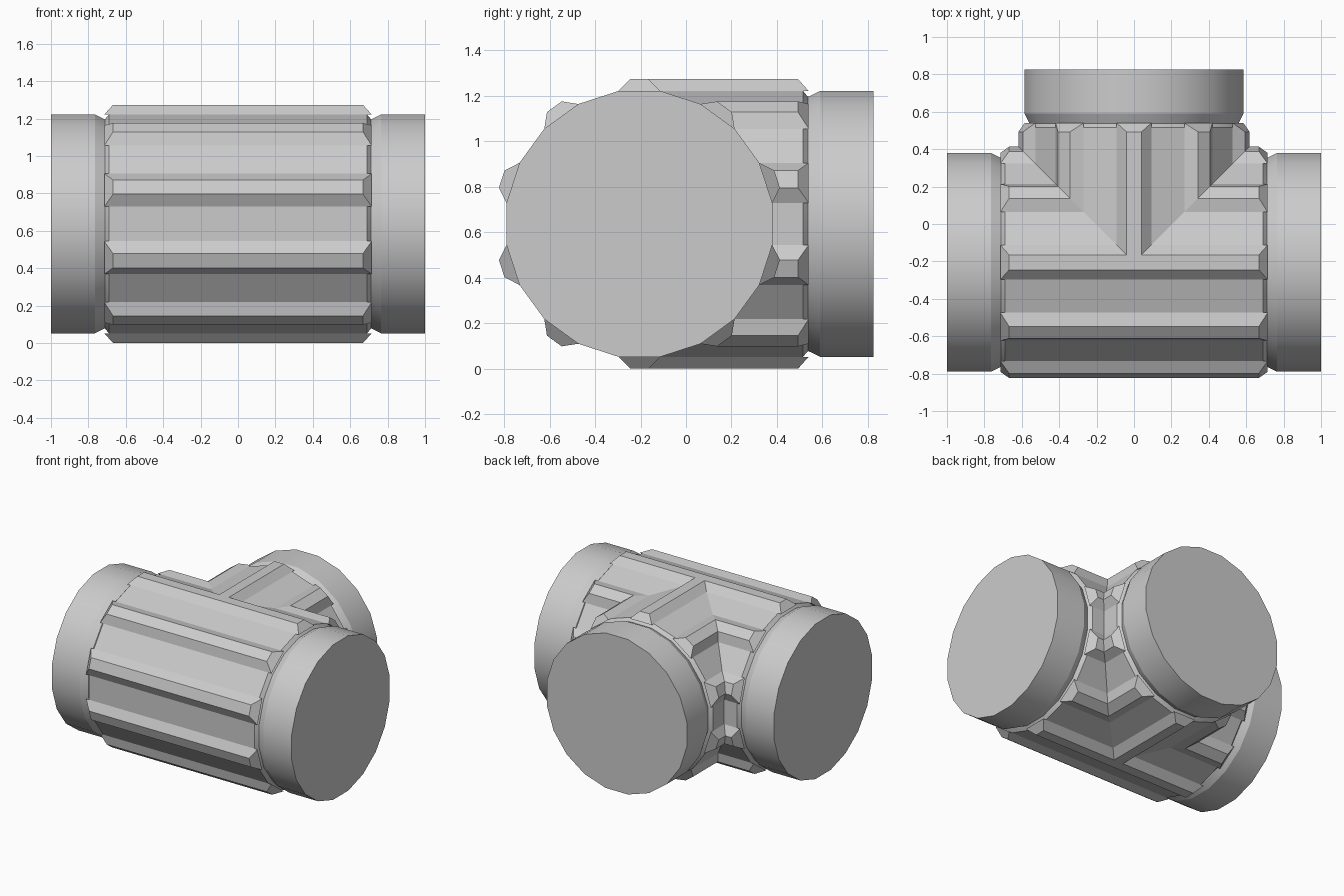
import bpy, bmesh
from math import sin, cos, radians
from mathutils import Vector, Matrix

cube = bpy.data.objects.get("Cube")
if cube:
    bpy.data.objects.remove(cube)

SIDES = 20
STEP = 360 / SIDES
RADIUS = 0.592
CENTRE = Vector((0, -0.205, 0.637))

grey = bpy.data.materials.new("pipe_grey")
grey.use_nodes = True
colour = (0.6, 0.6, 0.6, 1)
grey.diffuse_color = colour
grey.node_tree.nodes["Principled BSDF"].inputs["Base Color"].default_value = colour


def loft(bm, sections):
    """Skin closed sections along +x and cap the last one."""
    rings = [[bm.verts.new(p) for p in s] for s in sections]
    n = len(rings[0])
    faces = []
    for a, b in zip(rings, rings[1:]):
        for j in range(n):
            k = (j + 1) % n
            faces.append(bm.faces.new((a[j], a[k], b[k], b[j])))
    faces.append(bm.faces.new(rings[-1]))
    return faces


def polar(x, r, deg, side=0.0):
    """Point at radius r around the x axis, moved sideways along the tangent."""
    a = radians(deg)
    return (x, r * cos(a) - side * sin(a), r * sin(a) + side * cos(a))


def arm(name, shift, cuts, turn=0, mirror=False):
    bm = bmesh.new()

    # pipe wall with a groove and a plain rim
    profile = [(0, RADIUS), (0.69 + shift, RADIUS), (0.712 + shift, 0.566),
               (0.765 + shift, RADIUS), (1 + shift, RADIUS)]
    wall = loft(bm, [[polar(x, r, (j + 0.5) * STEP) for j in range(SIDES)]
                     for x, r in profile])
    for f in wall[SIDES:-1]:
        f.smooth = True

    # tapered ribs on every other side
    for i in range(SIDES // 2):
        mid = 90 + i * 2 * STEP

        def section(base_x, top_x):
            return [polar(base_x, RADIUS, mid - STEP / 2),
                    polar(top_x, 0.637, mid, -0.04),
                    polar(top_x, 0.637, mid, 0.04),
                    polar(base_x, RADIUS, mid + STEP / 2)]
        loft(bm, [section(0, 0), section(0.715 + shift, 0.668 + shift)])

    # mitre cuts where the arms meet
    for normal in cuts:
        bmesh.ops.bisect_plane(bm, geom=bm.verts[:] + bm.edges[:] + bm.faces[:],
                               plane_co=(0, 0, 0), plane_no=normal, clear_outer=True)

    for e in bm.edges:
        if len(e.link_faces) == 2:
            e.smooth = e.calc_face_angle() < radians(25)
    bmesh.ops.rotate(bm, verts=bm.verts, matrix=Matrix.Rotation(radians(turn), 3, 'Z'))

    mesh = bpy.data.meshes.new(name)
    bm.to_mesh(mesh)
    bm.free()
    mesh.materials.append(grey)
    ob = bpy.data.objects.new(name, mesh)
    ob.location = CENTRE
    bpy.context.collection.objects.link(ob)
    if mirror:
        ob.modifiers.new("other_half", 'MIRROR').use_axis[0] = True


arm("main_pipe", 0, [(-1, 1, 0)], mirror=True)
arm("branch_pipe", 0.03, [(-1, 1, 0), (-1, -1, 0)], turn=90)
